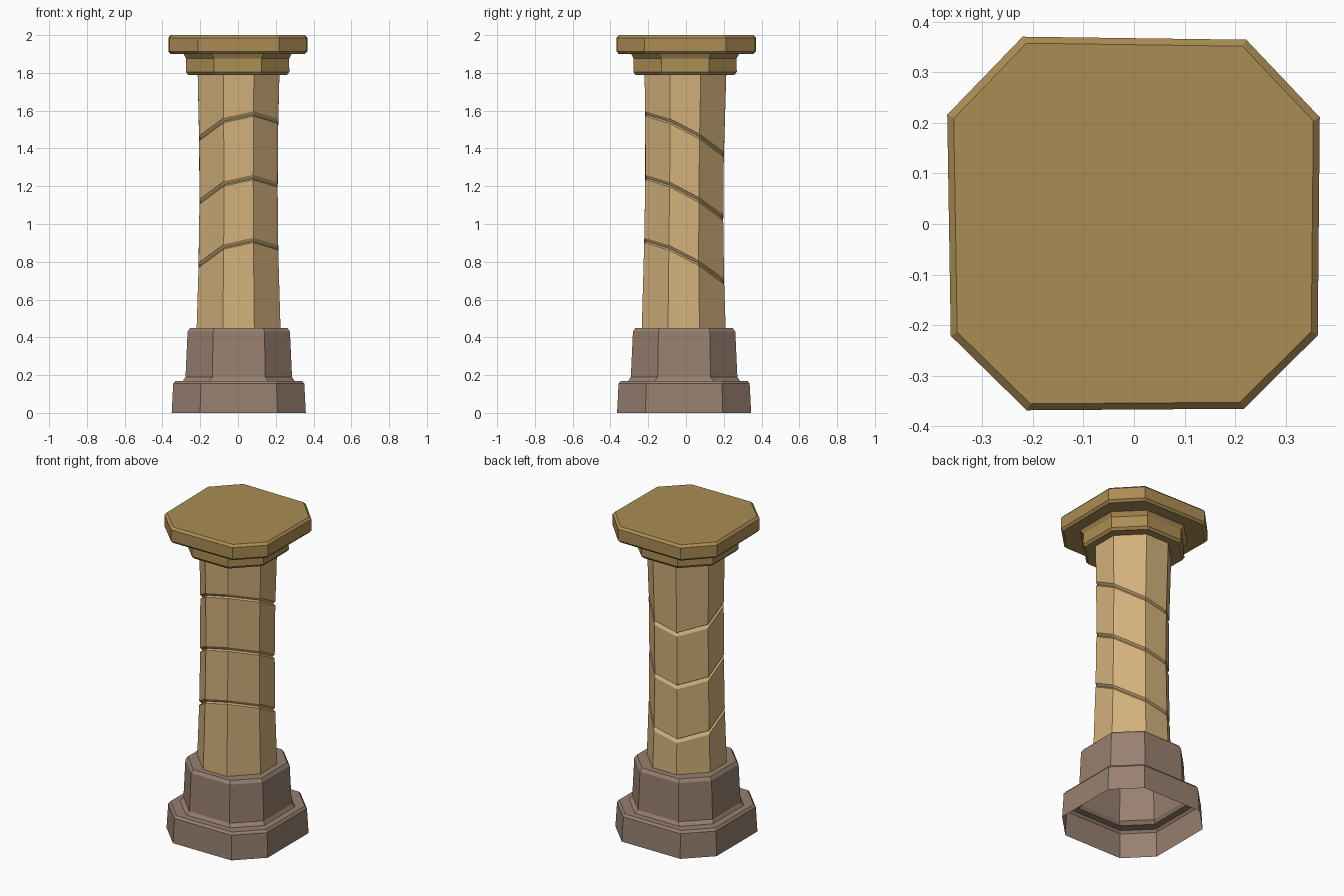
import bpy
import bmesh
from mathutils import Vector

cube = bpy.data.objects.get("Cube")
if cube:
    bpy.data.objects.remove(cube, do_unlink=True)


def make_material(name, rgb):
    mat = bpy.data.materials.new(name)
    mat.use_nodes = True
    mat.diffuse_color = (*rgb, 1)
    mat.node_tree.nodes["Principled BSDF"].inputs["Base Color"].default_value = (*rgb, 1)
    return mat


light_stone = make_material("light sandstone", (0.65, 0.44, 0.20))
dark_stone = make_material("ochre stone", (0.41, 0.265, 0.09))
base_stone = make_material("brown base stone", (0.31, 0.215, 0.16))


def octagon(r, flat, z, cx=0.0, cy=0.0):
    """Eight-sided ring: r is the half width, flat the half length of a main side."""
    corners = [(flat, r), (r, flat), (r, -flat), (flat, -r),
               (-flat, -r), (-r, -flat), (-r, flat), (-flat, r)]
    return [Vector((x + cx, y + cy, z)) for x, y in corners]


def loft(name, rings, mat, cap_bottom=True):
    """Skin a stack of rings with flat quads and close the ends."""
    bm = bmesh.new()
    loops = [[bm.verts.new(p) for p in ring] for ring in rings]
    for low, high in zip(loops, loops[1:]):
        for i in range(len(low)):
            j = (i + 1) % len(low)
            bm.faces.new((low[j], low[i], high[i], high[j]))
    bm.faces.new(list(reversed(loops[-1])))
    if cap_bottom:
        bm.faces.new(loops[0])
    mesh = bpy.data.meshes.new(name)
    bm.to_mesh(mesh)
    bm.free()
    mesh.materials.append(mat)
    obj = bpy.data.objects.new(name, mesh)
    bpy.context.collection.objects.link(obj)
    return obj


# Stepped base, hollow and open underneath
base_profile = [(0.355, 0.205, 0), (0.347, 0.2, 0.155), (0.335, 0.195, 0.17),
                (0.295, 0.155, 0.17), (0.282, 0.14, 0.19),
                (0.271, 0.136, 0.43), (0.258, 0.13, 0.45)]
loft("base", [octagon(r, f, z, 0.004, -0.01) for r, f, z in base_profile],
     base_stone, cap_bottom=False)


# Shaft with a slight waist and slanted V grooves
def shaft_ring(z, depth=0.0, slanted=False):
    def section(height):
        r = 0.207 + 0.013 * ((height - 1.2) / 0.7) ** 2 - depth
        cy = -0.012 + 0.01 * max(0, height - 0.9)
        return octagon(r, r * 0.375, height, 0.003, cy)
    if not slanted:
        return section(z)
    ring = []
    for i, p in enumerate(section(z)):
        ring.append(section(z + 0.22 * p.x - 0.52 * p.y)[i])
    return ring


rings = [shaft_ring(0.44)]
for k in range(3):
    z = 0.78 + 0.337 * k
    for dz, depth in ((-0.013, 0), (0, 0.012), (0.013, 0)):
        rings.append(shaft_ring(z + dz, depth, True))
rings.append(shaft_ring(1.8))
loft("shaft", rings, light_stone)

# Capital neck, flaring into the slab
neck_profile = [(0.262, 0.12, 1.79), (0.274, 0.126, 1.805), (0.272, 0.126, 1.875),
                (0.288, 0.14, 1.905)]
loft("capital_neck", [octagon(r, f, z, -0.002, -0.005) for r, f, z in neck_profile],
     dark_stone)

# Slightly uneven top slab with chamfered rims
slab_outline = [(0.222, 0.364), (0.367, 0.211), (0.363, -0.22), (0.217, -0.365),
                (-0.212, -0.368), (-0.362, -0.221), (-0.369, 0.216), (-0.22, 0.37)]
slab_rings = [[Vector((x * s, y * s, z)) for x, y in slab_outline]
              for s, z in ((0.965, 1.9), (1, 1.914), (1, 1.986), (0.965, 2))]
loft("capital_slab", slab_rings, dark_stone)
